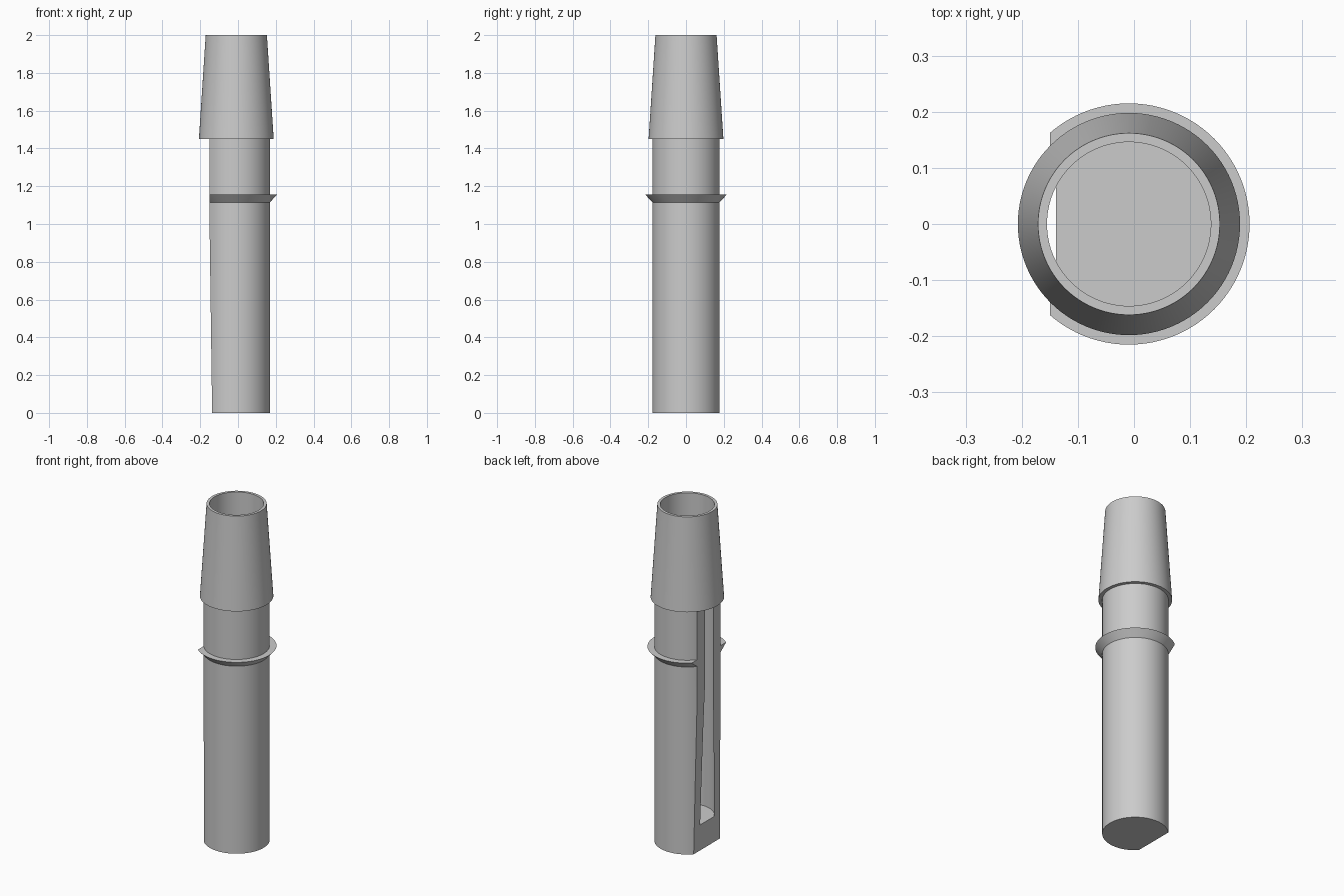
import bpy, bmesh, math

if "Cube" in bpy.data.objects:
    bpy.data.objects.remove(bpy.data.objects["Cube"])

AXIS_X = -0.009          # axis of the round parts
BODY_R, BORE_R = 0.178, 0.146
RING_R, JOINT_Z = 0.215, 1.45

grey = bpy.data.materials.new("grey_plastic")
grey.diffuse_color = (0.6, 0.6, 0.6, 1)
grey.use_nodes = True
grey.node_tree.nodes["Principled BSDF"].inputs["Base Color"].default_value = grey.diffuse_color


def add_object(name, bm):
    bmesh.ops.recalc_face_normals(bm, faces=bm.faces)
    mesh = bpy.data.meshes.new(name)
    bm.to_mesh(mesh)
    bm.free()
    mesh.materials.append(grey)
    obj = bpy.data.objects.new(name, mesh)
    bpy.context.collection.objects.link(obj)
    return obj


def lathe(name, profile, closed=False, steps=96):
    """Spin a (radius, height) profile around the main axis."""
    bm = bmesh.new()
    verts = [bm.verts.new((AXIS_X + r, 0, z)) for r, z in profile]
    edges = [bm.edges.new(p) for p in zip(verts, verts[1:])]
    if closed:
        edges.append(bm.edges.new((verts[-1], verts[0])))
    bmesh.ops.spin(bm, geom=verts + edges, cent=(AXIS_X, 0, 0), axis=(0, 0, 1),
                   angle=math.tau, steps=steps)
    bmesh.ops.remove_doubles(bm, verts=bm.verts, dist=1e-5)
    return add_object(name, bm)


def activate(obj):
    bpy.ops.object.select_all(action='DESELECT')
    obj.select_set(True)
    bpy.context.view_layer.objects.active = obj


# Tube with a closed bottom, a deep bore and a flared stop ring
body = lathe("body_with_stop_ring", [
    (0, 0), (BODY_R, 0), (BODY_R, 1.115), (RING_R, 1.155), (BODY_R, 1.155),
    (BODY_R, JOINT_Z), (BORE_R, JOINT_Z), (BORE_R, 0.153), (0, 0.153)])

# Hollow tapered shank
shank = lathe("tapered_shank", [
    (BORE_R, JOINT_Z), (0.198, JOINT_Z), (0.162, 2.0), (BORE_R, 2.0)], closed=True)

# Flat cut that tapers inward near the bottom and opens the bore
bm = bmesh.new()
outline = [(-0.5, -0.1), (-0.1357, -0.1), (-0.137, 0), (-0.15, 0.95), (-0.15, 1.6), (-0.5, 1.6)]
face = bm.faces.new([bm.verts.new((x, -0.4, z)) for x, z in outline])
out = bmesh.ops.extrude_face_region(bm, geom=[face])
bmesh.ops.translate(bm, vec=(0, 0.8, 0),
                    verts=[v for v in out["geom"] if isinstance(v, bmesh.types.BMVert)])
cutter = add_object("flat_cutter", bm)
cutter.hide_render = True

cut = body.modifiers.new("flat_cut", 'BOOLEAN')
cut.operation, cut.solver, cut.object = 'DIFFERENCE', 'EXACT', cutter
activate(body)
bpy.ops.object.modifier_apply(modifier=cut.name)
bpy.data.objects.remove(cutter)

# Remove the hidden rim where the body meets the shank
bm = bmesh.new()
bm.from_mesh(body.data)
rim = [f for f in bm.faces if all(abs(v.co.z - JOINT_Z) < 1e-4 for v in f.verts)]
bmesh.ops.delete(bm, geom=rim, context='FACES')
bm.to_mesh(body.data)
bm.free()

for obj in (body, shank):
    activate(obj)
    bpy.ops.object.shade_smooth_by_angle(angle=math.radians(25))
